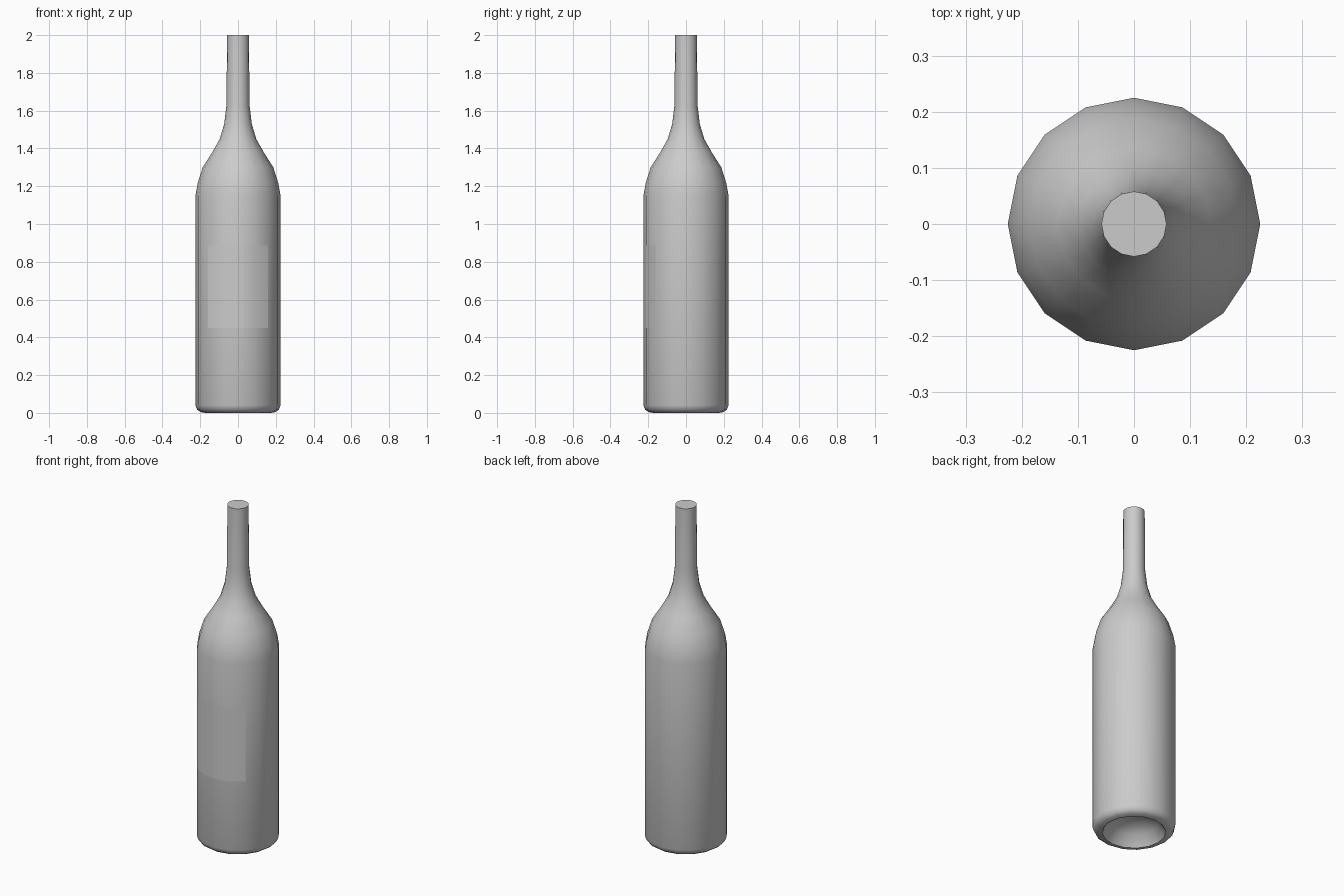
import bpy
import bmesh
from math import sin, cos, pi, radians

SIDES = 16
RADIUS = 0.225

default = bpy.data.objects.get("Cube")
if default:
    bpy.data.objects.remove(default)


def make_material(name, color):
    mat = bpy.data.materials.new(name)
    mat.use_nodes = True
    mat.diffuse_color = color
    mat.node_tree.nodes["Principled BSDF"].inputs["Base Color"].default_value = color
    return mat


def finish(name, bm, mat):
    mesh = bpy.data.meshes.new(name)
    bm.to_mesh(mesh)
    bm.free()
    mesh.materials.append(mat)
    obj = bpy.data.objects.new(name, mesh)
    bpy.context.collection.objects.link(obj)
    bpy.ops.object.select_all(action='DESELECT')
    bpy.context.view_layer.objects.active = obj
    obj.select_set(True)
    bpy.ops.object.shade_smooth_by_angle(angle=radians(40))
    return obj


def ring(bm, radius, z, first, count):
    step = 2 * pi / SIDES
    return [bm.verts.new((radius * cos((first + i) * step),
                          radius * sin((first + i) * step), z))
            for i in range(count)]


def bridge(bm, low, high, closed):
    n = len(low)
    for i in range(n if closed else n - 1):
        j = (i + 1) % n
        bm.faces.new((low[i], low[j], high[j], high[i]))


grey = make_material("plain grey", (0.6, 0.6, 0.6, 1))

# Bottle: turned profile from the hollow base up to the flat mouth
profile = [(0.07, 0.09), (0.13, 0.06), (0.172, 0.0), (0.198, 0.004),
           (0.216, 0.016), (RADIUS, 0.04), (RADIUS, 1.15), (0.214, 1.215),
           (0.187, 1.3), (0.136, 1.38), (0.097, 1.45), (0.073, 1.53),
           (0.061, 1.63), (0.058, 2.0)]
bm = bmesh.new()
rings = [ring(bm, r, z, 0, SIDES) for r, z in profile]
for low, high in zip(rings, rings[1:]):
    bridge(bm, low, high, True)
bm.faces.new(rings[-1])
# Raised centre of the hollow base
tip = bm.verts.new((0, 0, 0.1))
for i in range(SIDES):
    bm.faces.new((tip, rings[0][(i + 1) % SIDES], rings[0][i]))
bmesh.ops.recalc_face_normals(bm, faces=bm.faces)
finish("bottle", bm, grey)

# Label: thin patch wrapped around the four front facets
bm = bmesh.new()
low, high = [ring(bm, RADIUS + 0.001, z, 10, 5) for z in (0.45, 0.885)]
bridge(bm, low, high, False)
finish("front_label", bm, grey)
